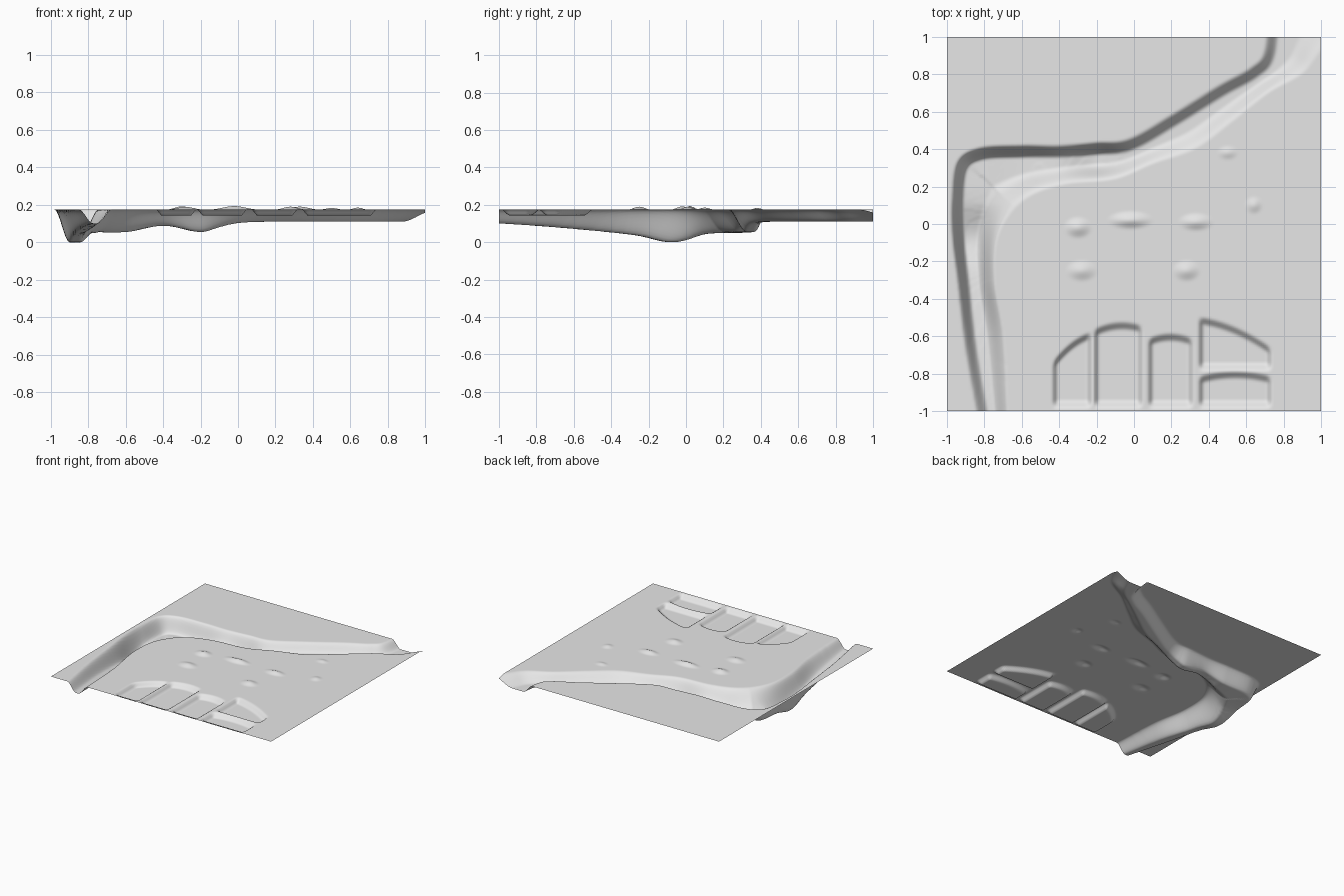
import bpy
import bmesh
from mathutils import Vector, kdtree
from mathutils.geometry import interpolate_bezier

cube = bpy.data.objects.get("Cube")
if cube:
    bpy.data.objects.remove(cube, do_unlink=True)

GROUND = 0.175
CELLS = 200

# Channel banks: x, y and, on the outer one, the depth of the bed beside it
OUTER = [(-0.81, -1.2, 0.07), (-0.85, -1, 0.075), (-0.91, -0.65, 0.1), (-0.95, -0.3, 0.135),
         (-0.975, -0.08, 0.175), (-0.98, 0.12, 0.13), (-0.95, 0.33, 0.125), (-0.83, 0.41, 0.12),
         (-0.6, 0.425, 0.12), (-0.4, 0.425, 0.087), (-0.2, 0.44, 0.12), (-0.03, 0.46, 0.072),
         (0.2, 0.59, 0.065), (0.45, 0.745, 0.065), (0.62, 0.84, 0.065), (0.69, 0.93, 0.065),
         (0.71, 1.2, 0.065)]
INNER = [(-0.66, -1.2, 0), (-0.67, -1, 0), (-0.69, -0.6, 0), (-0.74, -0.3, 0), (-0.72, -0.05, 0),
         (-0.58, 0.13, 0), (-0.37, 0.21, 0), (-0.1, 0.24, 0), (0.1, 0.32, 0), (0.33, 0.4, 0),
         (0.52, 0.54, 0), (0.72, 0.7, 0), (0.9, 0.8, 0), (1, 0.92, 0), (1.2, 1.15, 0)]

# Sunken pads: left, right, front, back at left, back at right
PADS = [(-0.44, -0.22, -0.99, -0.74, -0.57), (-0.22, 0.05, -0.99, -0.56, -0.54),
        (0.07, 0.32, -0.99, -0.61, -0.61), (0.34, 0.74, -0.79, -0.49, -0.66),
        (0.34, 0.74, -0.99, -0.81, -0.81)]

# Low mounds: x, y, half length, half width, height
MOUNDS = [(-0.3, -0.02, 0.08, 0.06, 0.017), (-0.02, 0.02, 0.13, 0.05, 0.018),
          (0.33, 0.01, 0.1, 0.05, 0.015), (-0.28, -0.25, 0.09, 0.06, 0.014),
          (0.28, -0.25, 0.08, 0.06, 0.015), (0.64, 0.1, 0.05, 0.05, 0.01),
          (0.5, 0.38, 0.06, 0.04, 0.008)]


def smooth(t):
    t = max(0.0, min(1.0, t))
    return t * t * (3 - 2 * t)


def spline(points):
    """Smooth curve through the points, as closely spaced samples."""
    pts = [Vector(p) for p in points]
    pts = [pts[0]] + pts + [pts[-1]]
    out = []
    for a, b, c, d in zip(pts, pts[1:], pts[2:], pts[3:]):
        out += interpolate_bezier(b, b + (c - a) / 6, c - (d - b) / 6, c, 40)[:-1]
    return out


class Bank:
    """Finds the signed distance to a bank, positive on its right-hand side."""

    def __init__(self, points):
        self.samples = spline(points)
        self.tree = kdtree.KDTree(len(self.samples))
        for i, p in enumerate(self.samples):
            self.tree.insert((p.x, p.y, 0), i)
        self.tree.balance()

    def find(self, x, y):
        i = self.tree.find((x, y, 0))[1]
        s = self.samples
        t = s[min(i + 1, len(s) - 1)] - s[max(i - 1, 0)]
        dx, dy = x - s[i].x, y - s[i].y
        dist = (dx * dx + dy * dy) ** 0.5
        return (dist if t.y * dx - t.x * dy > 0 else -dist), s[i].z


outer, inner = Bank(OUTER), Bank(INNER)


def channel(x, y):
    a, depth = outer.find(x, y)
    b = -inner.find(x, y)[0]
    if a <= 0 or b <= 0:
        return 0
    return depth * smooth(a / 0.075) * smooth(b / (0.45 * (a + b)))


def pad(x, y, x0, x1, y0, left, right):
    u = (x - x0) / (x1 - x0)
    if not 0 < u < 1:
        return 0
    back = left + (right - left) * u + 0.12 * u * (1 - u)
    sides = smooth((x - x0) / 0.035) * smooth((x1 - x) / 0.035)
    return 0.033 * sides * smooth((back - y) / 0.05) * smooth((y - y0) / 0.05)


def mound(x, y, cx, cy, rx, ry, h):
    return h * smooth(1 - (((x - cx) / rx) ** 2 + ((y - cy) / ry) ** 2) ** 0.5)


def height(x, y):
    z = GROUND - channel(x, y)
    z -= max(pad(x, y, *p) for p in PADS)
    return z + sum(mound(x, y, *m) for m in MOUNDS)


# Ground sheet, shaped by the height rule
bm = bmesh.new()
bmesh.ops.create_grid(bm, x_segments=CELLS, y_segments=CELLS, size=1)
for v in bm.verts:
    v.co.z = height(v.co.x, v.co.y)
for f in bm.faces:
    f.smooth = True
mesh = bpy.data.meshes.new("terrain")
bm.to_mesh(mesh)
bm.free()

grey = bpy.data.materials.new("light_grey")
grey.use_nodes = True
colour = (0.8, 0.8, 0.8, 1)
grey.diffuse_color = colour
grey.node_tree.nodes["Principled BSDF"].inputs["Base Color"].default_value = colour
mesh.materials.append(grey)

terrain = bpy.data.objects.new("terrain", mesh)
bpy.context.collection.objects.link(terrain)
